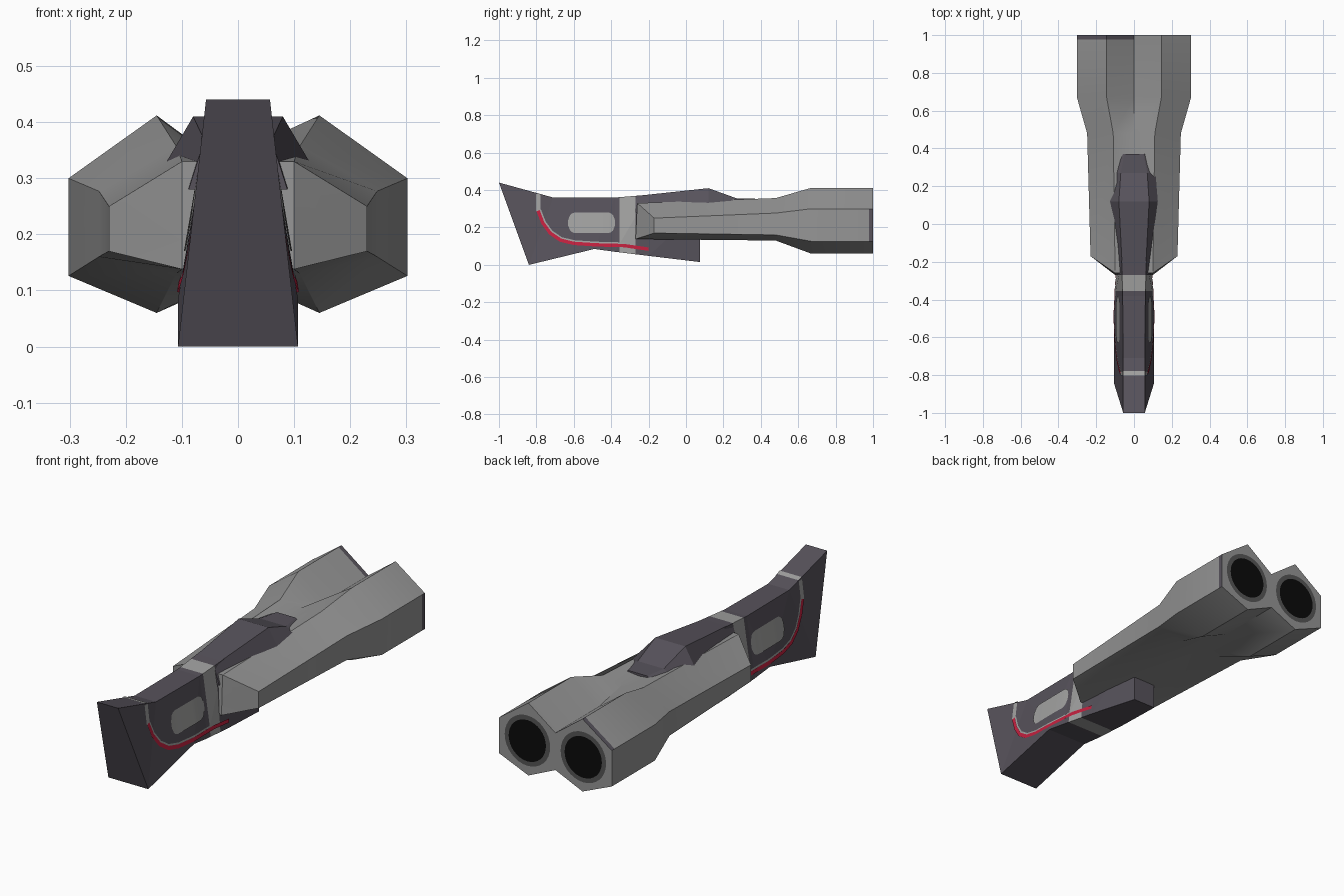
import bpy, bmesh, math
from mathutils import Vector
from mathutils.bvhtree import BVHTree

if "Cube" in bpy.data.objects:
    bpy.data.objects.remove(bpy.data.objects["Cube"])


def mat(name, r, g, b):
    m = bpy.data.materials.new(name)
    m.diffuse_color = (r, g, b, 1)
    m.use_nodes = True
    m.node_tree.nodes["Principled BSDF"].inputs["Base Color"].default_value = m.diffuse_color
    return m


GREY = mat("metal grey", 0.30, 0.30, 0.30)
DARK = mat("dark plum", 0.095, 0.085, 0.105)
LIGHT = mat("light grey", 0.36, 0.36, 0.355)
RED = mat("red", 0.55, 0.015, 0.05)
BLACK = mat("bore black", 0.003, 0.003, 0.003)
RING = mat("ring grey", 0.09, 0.09, 0.09)


def finish(name, bm, mats, smooth=None):
    me = bpy.data.meshes.new(name)
    bm.to_mesh(me)
    bm.free()
    ob = bpy.data.objects.new(name, me)
    bpy.context.collection.objects.link(ob)
    for m in mats:
        me.materials.append(m)
    if smooth:
        bpy.ops.object.select_all(action='DESELECT')
        ob.select_set(True)
        bpy.context.view_layer.objects.active = ob
        bpy.ops.object.shade_smooth_by_angle(angle=math.radians(smooth))
    return ob


def loft(sections):
    """Skin half sections (listed top to bottom, x >= 0) mirrored in x."""
    bm = bmesh.new()
    rings = []
    for half in sections:
        full = half + [(-x, y, z) for x, y, z in reversed(half) if x > 0]
        rings.append([bm.verts.new(p) for p in full])
    n = len(rings[0])
    for a, b in zip(rings, rings[1:]):
        for i in range(n):
            j = (i + 1) % n
            bm.faces.new((a[i], a[j], b[j], b[i]))
    bm.faces.new(rings[0])
    bm.faces.new(rings[-1])
    bmesh.ops.remove_doubles(bm, verts=bm.verts, dist=0.0005)
    bmesh.ops.recalc_face_normals(bm, faces=bm.faces)
    return bm


def cut_y(bm, y):
    bmesh.ops.bisect_plane(bm, geom=bm.verts[:] + bm.edges[:] + bm.faces[:],
                           plane_co=(0, y, 0), plane_no=(0, 1, 0))


# Stock: tapered profile, with a light band around the wrist
stock = loft([
    [(0.057, -1.0, 0.44), (0.107, -0.84, 0.0)],
    [(0.057, -0.71, 0.36), (0.107, -0.49, 0.085)],
    [(0.06, -0.38, 0.36), (0.103, -0.38, 0.07)],
    [(0.065, -0.2, 0.375), (0.09, -0.2, 0.048)],
    [(0.06, 0.075, 0.30), (0.06, 0.075, 0.015)]])
bmesh.ops.triangulate(stock, faces=stock.faces[:])
for y in (-0.355, -0.27):
    cut_y(stock, y)
for f in stock.faces:
    f.material_index = int(-0.355 < f.calc_center_median().y < -0.27)
tree = BVHTree.FromBMesh(stock)
finish("stock", stock, [DARK, LIGHT])

# Raised spine running from the wrist over the body
spine = loft([
    [(0.06, -0.27, 0.368), (0.088, -0.27, 0.28)],
    [(0.08, 0.12, 0.41), (0.13, 0.12, 0.325)],
    [(0.07, 0.27, 0.356), (0.12, 0.27, 0.335)],
    [(0.05, 0.37, 0.354), (0.07, 0.37, 0.34)]])
finish("spine", spine, [DARK])

# Body flaring into two joined six-sided barrels
muzzle = [(0, 0.305), (0.145, 0.412), (0.302, 0.3), (0.302, 0.126), (0.145, 0.06), (0, 0.125)]
body = loft([
    [(0, -0.26, 0.33), (0.1, -0.26, 0.33), (0.1, -0.263, 0.28), (0.1, -0.267, 0.19),
     (0.1, -0.27, 0.138), (0, -0.27, 0.138)],
    [(0, -0.26, 0.33), (0.1, -0.26, 0.33), (0.23, -0.17, 0.25), (0.23, -0.17, 0.17),
     (0.1, -0.27, 0.138), (0, -0.27, 0.138)],
    [(0, 0.48, 0.345), (0.11, 0.48, 0.357), (0.248, 0.48, 0.277), (0.248, 0.48, 0.16),
     (0.11, 0.48, 0.13), (0, 0.48, 0.132)],
    [(x, 0.67, z) for x, z in muzzle],
    [(x, 1.0, z) for x, z in muzzle]])
cut_y(body, 0.978)
for f in body.faces:  # dark trim at part of the muzzle rim
    c, n = f.calc_center_median(), f.normal
    if 0.978 < c.y < 0.999 and ((c.x < 0 and n.z > 0.3) or n.x > 0.9):
        f.material_index = 1
finish("twin_barrel_body", body, [GREY, DARK], 32)

# Muzzle rings and bores
for side, label in ((1, "right"), (-1, "left")):
    for part, r, y, m in (("ring", 0.122, 1.0, RING), ("bore", 0.1, 1.001, BLACK)):
        bm = bmesh.new()
        bmesh.ops.create_circle(bm, cap_ends=True, segments=32, radius=r)
        for v in bm.verts:
            v.co = Vector((side * 0.15 - v.co.x, y + 0.0005, 0.228 + v.co.y))
        bmesh.ops.recalc_face_normals(bm, faces=bm.faces)
        for f in bm.faces:
            if f.normal.y < 0:
                f.normal_flip()
        finish(f"{label}_{part}", bm, [m])


def decal(name, rails, m, lift=0.003):
    """Strip between pairs of (y, z) points, laid on both stock sides."""
    bm = bmesh.new()
    for s in (1, -1):
        prev = None
        for pair in rails:
            cur = []
            for y, z in pair:
                hit = tree.ray_cast(Vector((s, y, z)), Vector((-s, 0, 0)))[0]
                x = abs(hit.x) if hit else 0.06
                cur.append(bm.verts.new((s * (x + lift), y, z)))
            if prev:
                f = bm.faces.new((prev[0], cur[0], cur[1], prev[1]))
                f.normal_update()
                if f.normal.x * s < 0:
                    f.normal_flip()
            prev = cur
    finish(name, bm, [m])


def ribbon(path, lo, hi):
    """Rails offset to either side of a path, path subdivided."""
    pts = [Vector(a).lerp(Vector(b), t / 4) for a, b in zip(path, path[1:]) for t in range(4)]
    pts.append(Vector(path[-1]))
    rails = []
    for i, p in enumerate(pts):
        d = (pts[min(i + 1, len(pts) - 1)] - pts[max(i - 1, 0)]).normalized()
        n = Vector((-d.y, d.x))
        rails.append((p + n * lo, p + n * hi))
    return rails


# Curved red stripe with a light line above it
curve = [(-0.79, 0.29), (-0.765, 0.225), (-0.725, 0.17), (-0.67, 0.133), (-0.6, 0.116),
         (-0.48, 0.108), (-0.33, 0.104), (-0.2, 0.085)]
decal("red_stripe", ribbon(curve, -0.01, 0.008), RED, 0.004)
decal("light_line", ribbon(curve[:-1], 0.008, 0.016), LIGHT)
decal("butt_band", ribbon([(-0.79, 0.378), (-0.79, 0.285)], -0.012, 0.012), LIGHT)

# Butt band across the top of the stock
bm = bmesh.new()
vs = []
for y, sgn in ((-0.802, 1), (-0.778, 1), (-0.778, -1), (-0.802, -1)):
    z = tree.ray_cast(Vector((0.01, y, 1)), Vector((0, 0, -1)))[0].z
    vs.append(bm.verts.new((sgn * 0.058, y, z + 0.003)))
bm.faces.new(vs)
finish("butt_band_top", bm, [LIGHT])

# Rounded side panels
panel = []
for i in range(25):
    t = -1 + i / 12
    over = max(0, abs(t) * 0.125 - 0.085) / 0.04
    h = 0.015 + 0.04 * math.sqrt(max(0, 1 - over * over))
    panel.append(((-0.505 + t * 0.125, 0.225 - h), (-0.505 + t * 0.125, 0.225 + h)))
decal("side_panel", panel, LIGHT, 0.004)
